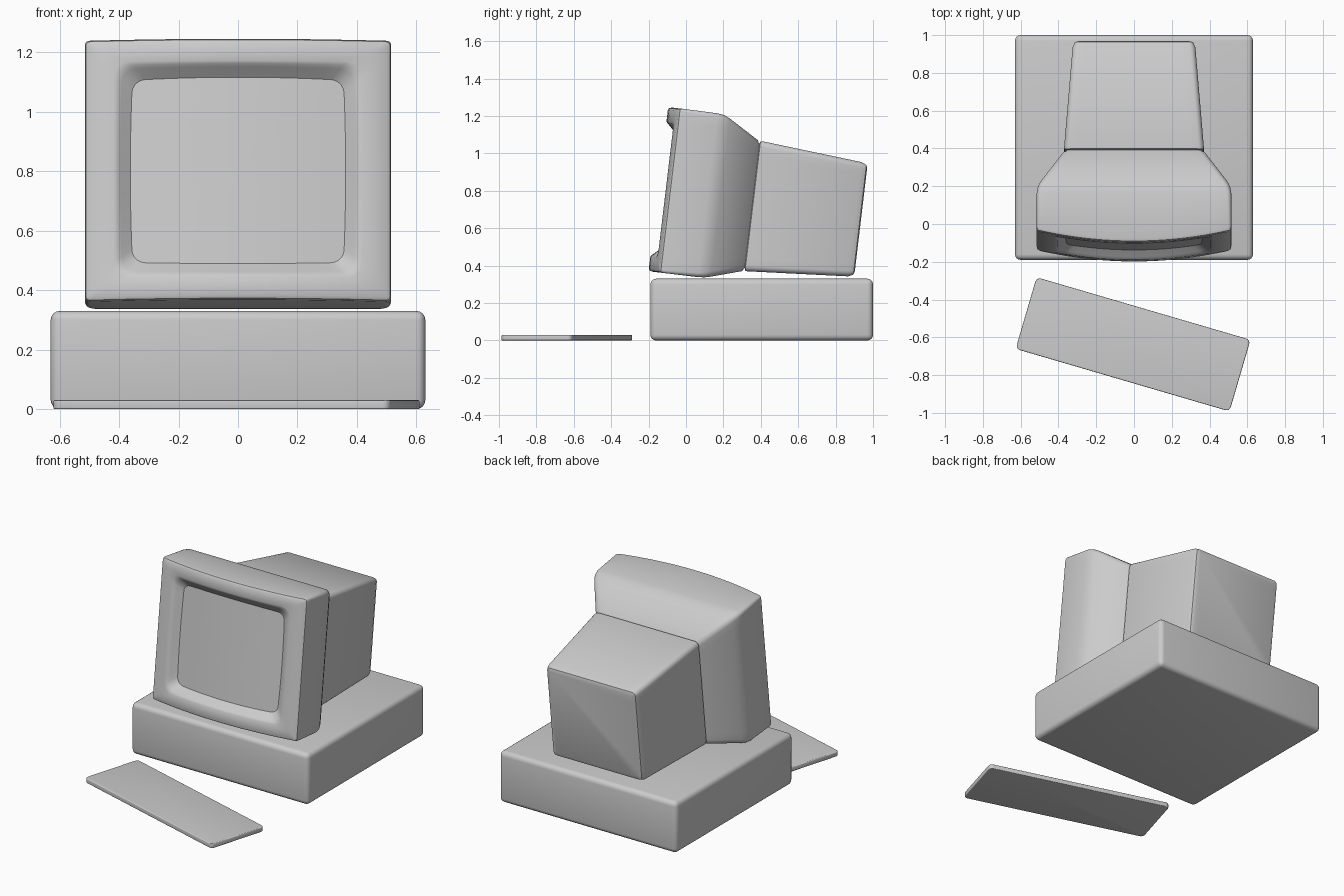
import bpy, bmesh, math

if "Cube" in bpy.data.objects:
    bpy.data.objects.remove(bpy.data.objects["Cube"])

TILT = math.radians(-6.8)


def finish(obj, angle=35):
    bpy.ops.object.select_all(action='DESELECT')
    obj.select_set(True)
    bpy.context.view_layer.objects.active = obj
    bpy.ops.object.shade_smooth_by_angle(angle=math.radians(angle))


def rounded_box(name, size, loc, rot_z, width, corner=0.0):
    bm = bmesh.new()
    bmesh.ops.create_cube(bm, size=1)
    bmesh.ops.scale(bm, vec=size, verts=bm.verts)
    if corner:  # round the upright corners first
        up = [e for e in bm.edges
              if abs(e.verts[0].co.z - e.verts[1].co.z) > size[2] / 2]
        bmesh.ops.bevel(bm, geom=up, offset=corner, segments=4, profile=0.5, affect='EDGES')
    sharp = [e for e in bm.edges if e.calc_face_angle(0) > 1]
    bmesh.ops.bevel(bm, geom=sharp, offset=width, segments=4, profile=0.5, affect='EDGES')
    me = bpy.data.meshes.new(name)
    bm.to_mesh(me)
    bm.free()
    obj = bpy.data.objects.new(name, me)
    bpy.context.collection.objects.link(obj)
    obj.location = loc
    obj.rotation_euler.z = rot_z
    finish(obj)
    return obj


def ring(hw, v0, v1, r, d, curve=0.0, bulge=0.0):
    """Rounded rectangle across the monitor; curve bows it forward in the middle."""
    pts = []
    hv, mid = (v1 - v0) / 2, (v0 + v1) / 2
    corners = [(1, 1, 0), (-1, 1, 90), (-1, -1, 180), (1, -1, 270)]
    arcs = []
    for sx, sv, a0 in corners:
        arc = []
        for k in range(6):
            a = math.radians(a0 + 18 * k)
            arc.append((sx * (hw - r) + r * math.cos(a), sv * (hv - r) + r * math.sin(a)))
        arcs.append(arc)
    for i in range(4):
        p, q = arcs[i][-1], arcs[(i + 1) % 4][0]
        pts += arcs[i]
        n = 16
        for k in range(1, n):
            t = k / n
            pts.append((p[0] + (q[0] - p[0]) * t, p[1] + (q[1] - p[1]) * t))
    out = []
    for x, v in pts:
        bx = x + bulge * (x / hw) * (1 - (v / hv) ** 2)
        bv = v + bulge * (v / hv) * (1 - (x / hw) ** 2)
        out.append((bx, d + curve * (bx / 0.515) ** 2, mid + bv))
    return out


def loft(name, rings, cap_start=False, cap_end=False):
    bm = bmesh.new()
    rows = [[bm.verts.new(p) for p in r] for r in rings]
    n = len(rows[0])
    for a, b in zip(rows, rows[1:]):
        for i in range(n):
            j = (i + 1) % n
            bm.faces.new((a[i], a[j], b[j], b[i]))
    if cap_start:
        bm.faces.new(rows[0])
    if cap_end:
        bm.faces.new(rows[-1])
    bmesh.ops.recalc_face_normals(bm, faces=bm.faces)
    me = bpy.data.meshes.new(name)
    bm.to_mesh(me)
    bm.free()
    obj = bpy.data.objects.new(name, me)
    bpy.context.collection.objects.link(obj)
    obj.location = (0, -0.2, 0.37)
    obj.rotation_euler.x = TILT
    finish(obj)
    return obj


# Computer case and keyboard
rounded_box("computer_case", (1.26, 1.19, 0.33), (0, 0.405, 0.165), 0, 0.03)
rounded_box("keyboard", (1.18, 0.395, 0.03), (-0.005, -0.637, 0.015),
            math.radians(-16.3), 0.005, 0.025)

# Monitor casing: rear box, groove, tapered shell, bowed front, screen funnel
C = 0.06
loft("monitor_casing", [
    ring(0.295, 0.130, 0.684, 0.010, 1.095),
    ring(0.313, 0.111, 0.702, 0.022, 1.089),
    ring(0.325, 0.099, 0.714, 0.030, 1.062),
    ring(0.370, 0.062, 0.762, 0.030, 0.522),
    ring(0.368, 0.064, 0.760, 0.030, 0.512),
    ring(0.356, 0.078, 0.748, 0.025, 0.508),
    ring(0.360, 0.074, 0.752, 0.025, 0.503),
    ring(0.374, 0.060, 0.765, 0.030, 0.497),
    ring(0.490, 0.011, 0.862, 0.030, 0.335),
    ring(0.508, 0.003, 0.877, 0.028, 0.302),
    ring(0.515, 0.000, 0.882, 0.025, 0.265),
    ring(0.515, 0.000, 0.884, 0.015, 0.020, C),
    ring(0.511, 0.004, 0.879, 0.014, 0.006, C),
    ring(0.498, 0.014, 0.868, 0.012, 0.000, C),
    ring(0.418, 0.078, 0.808, 0.050, 0.000, C),
    ring(0.403, 0.090, 0.796, 0.050, 0.005, C, 0.003),
    ring(0.390, 0.101, 0.784, 0.048, 0.016, C, 0.005),
    ring(0.355, 0.133, 0.750, 0.042, 0.048, C, 0.007),
    ring(0.355, 0.133, 0.750, 0.042, 0.060, C, 0.007),
], cap_start=True)

# Bowed glass screen, filled with shrinking rings
levels = [1, 0.85, 0.7, 0.55, 0.4, 0.25, 0.1, 0.02]
loft("screen", [
    ring(0.356 * s, 0.4415 - 0.3095 * s, 0.4415 + 0.3095 * s, 0.042 * s, 0.048, C, 0.007 * s)
    for s in levels], cap_end=True)
